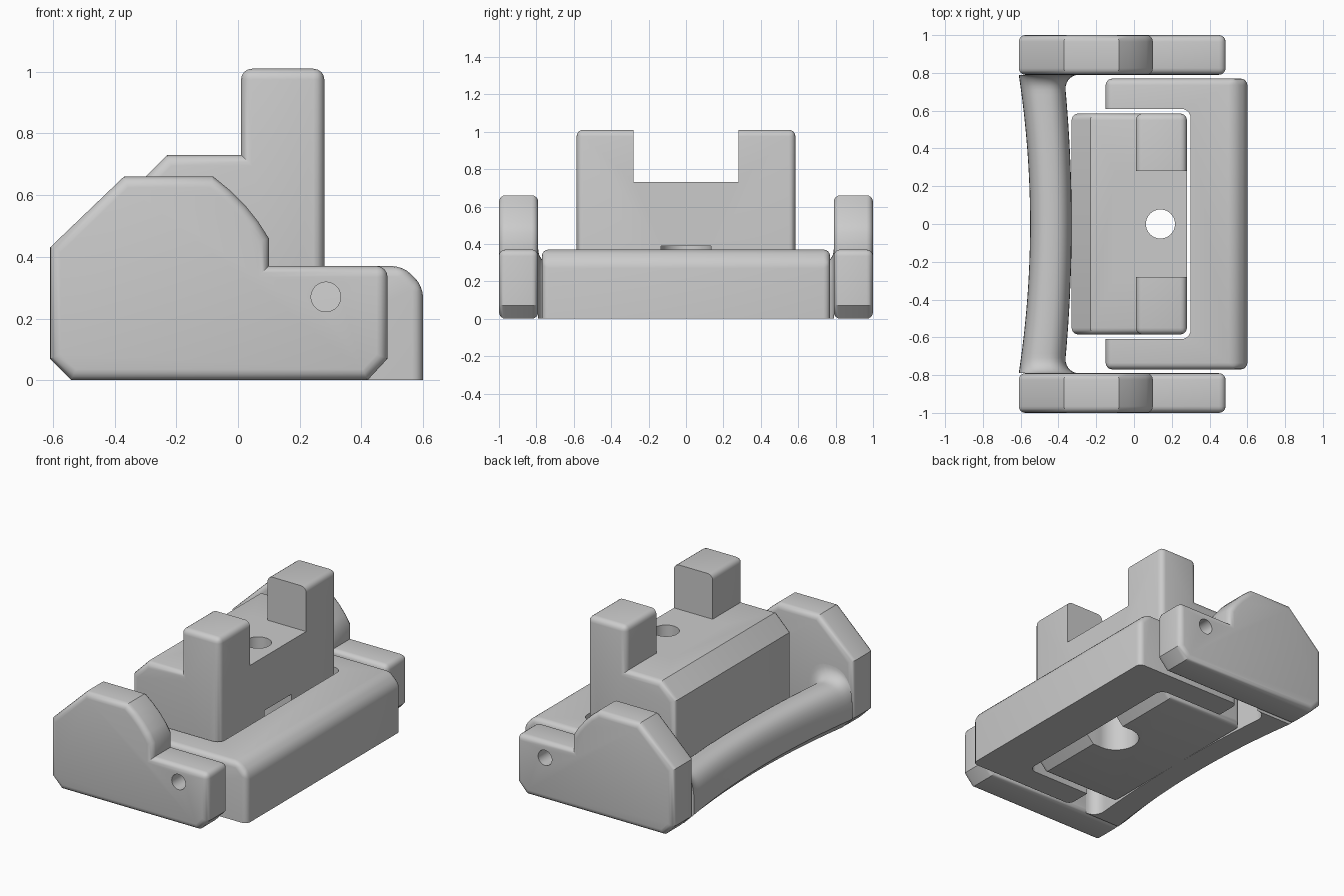
import bpy, bmesh
from math import sin, cos, pi, sqrt, radians
from mathutils import Matrix, Vector

if "Cube" in bpy.data.objects:
    bpy.data.objects.remove(bpy.data.objects["Cube"], do_unlink=True)

grey = bpy.data.materials.new("light grey plastic")
grey.use_nodes = True
grey.diffuse_color = (0.6, 0.6, 0.6, 1)
grey.node_tree.nodes["Principled BSDF"].inputs["Base Color"].default_value = (0.6, 0.6, 0.6, 1)


def make(name, bm):
    bmesh.ops.recalc_face_normals(bm, faces=bm.faces)
    mesh = bpy.data.meshes.new(name)
    bm.to_mesh(mesh)
    bm.free()
    mesh.materials.append(grey)
    ob = bpy.data.objects.new(name, mesh)
    bpy.context.collection.objects.link(ob)
    return ob


def smooth(ob):
    bpy.ops.object.select_all(action='DESELECT')
    bpy.context.view_layer.objects.active = ob
    ob.select_set(True)
    bpy.ops.object.shade_smooth_by_angle(angle=radians(32))


def prism(name, profile, y0, y1, rounded, width):
    """Extrude an xz profile along y, then round the edges picked by rounded(mid, direction)."""
    bm = bmesh.new()
    face = bm.faces.new([bm.verts.new((x, y0, z)) for x, z in profile])
    out = bmesh.ops.extrude_face_region(bm, geom=[face])
    moved = [v for v in out["geom"] if isinstance(v, bmesh.types.BMVert)]
    bmesh.ops.translate(bm, verts=moved, vec=(0, y1 - y0, 0))
    bmesh.ops.recalc_face_normals(bm, faces=bm.faces)
    picked = []
    for e in bm.edges:
        a, b = (v.co for v in e.verts)
        if rounded((a + b) / 2, abs((b - a).normalized().y) > 0.9):
            picked.append(e)
    bmesh.ops.bevel(bm, geom=picked, offset=width, segments=4, profile=0.5,
                    affect='EDGES', clamp_overlap=True)
    return make(name, bm)


def box(lo, hi, corner=0):
    lo, hi = Vector(lo), Vector(hi)
    bm = bmesh.new()
    bmesh.ops.create_cube(bm, size=1, matrix=Matrix.Translation((lo + hi) / 2)
                          @ Matrix.Diagonal((*(hi - lo), 1)))
    if corner:
        upright = [e for e in bm.edges
                   if abs(e.verts[0].co.z - e.verts[1].co.z) > 0.01]
        bmesh.ops.bevel(bm, geom=upright, offset=corner, segments=5, profile=0.5, affect='EDGES')
    return make("cutter", bm)


def rod(centre, radius, length, along_y=False):
    bm = bmesh.new()
    turn = Matrix.Rotation(pi / 2 if along_y else 0, 4, 'X')
    bmesh.ops.create_cone(bm, cap_ends=True, segments=40, radius1=radius, radius2=radius,
                          depth=length, matrix=Matrix.Translation(centre) @ turn)
    return make("cutter", bm)


def carve(ob, cutters):
    for c in cutters:
        c.hide_render = True
        mod = ob.modifiers.new("cut", 'BOOLEAN')
        mod.operation, mod.solver, mod.object = 'DIFFERENCE', 'EXACT', c
        bpy.context.view_layer.update()
        result = bpy.data.meshes.new_from_object(
            ob.evaluated_get(bpy.context.evaluated_depsgraph_get()))
        ob.modifiers.clear()
        ob.data = result
        bpy.data.objects.remove(c, do_unlink=True)


# Side cheeks with pin holes
cheek = [(-0.54, 0), (0.42, 0), (0.485, 0.07), (0.485, 0.37), (0.1, 0.37), (0.1, 0.46),
         (0.065, 0.515), (0.025, 0.565), (-0.025, 0.615), (-0.08, 0.66),
         (-0.37, 0.66), (-0.61, 0.43), (-0.61, 0.07)]
for name, side in (("right_cheek", -1), ("left_cheek", 1)):
    ob = prism(name, cheek, 0.79 * side, side,
               lambda m, along: not along or (m.x > 0.48 and m.z > 0.3), 0.035)
    carve(ob, [rod((0.285, 0.9 * side, 0.27), 0.048, 0.4, True)])
    smooth(ob)

# Bowed handle bar, flared where it meets the cheeks
bm = bmesh.new()
rings = []
stations = 48
for i in range(stations + 1):
    y = 0.79 * sin(pi / 2 * (2 * i / stations - 1))
    bow = 1 - (y / 0.79) ** 2
    k = min(1, max(0, (abs(y) - 0.71) / 0.08))
    flare = 0.08 * (1 - sqrt(1 - k * k))
    xo, xi = -0.61 + 0.06 * bow, -0.37 + 0.04 * bow + flare
    mid, half, top = (xo + xi) / 2, (xi - xo) / 2, 0.29 + flare
    section = [(xi, 0), (xo + 0.07, 0), (xo, 0.07)]
    for j in range(17):
        t = pi * (1 - j / 16)
        c = cos(t)
        section.append((mid + half * (1 if c > 0 else -1) * abs(c) ** 0.8,
                        0.13 + (top - 0.13) * max(0, sin(t)) ** 0.8))
    rings.append([bm.verts.new((x, y, z)) for x, z in section])
for r, s in zip(rings, rings[1:]):
    for j in range(len(r)):
        n = (j + 1) % len(r)
        bm.faces.new((r[j], r[n], s[n], s[j]))
bm.faces.new(rings[0])
bm.faces.new(rings[-1])
smooth(make("handle_bar", bm))

# U-shaped base frame with a chamfered outer edge
frame = prism("base_frame", [(-0.15, 0), (0.6, 0), (0.6, 0.305), (0.535, 0.37), (-0.15, 0.37)],
              -0.77, 0.77,
              lambda m, along: m.z > 0.01 and (not along or m.x < 0 or m.z > 0.3), 0.035)
carve(frame, [box((-0.6, -0.61, -0.2), (0.3, 0.61, 0.6), 0.05)])
smooth(frame)

# Centre block with two towers, a bolt hole and a bolt-head slot underneath
block = prism("centre_block",
              [(-0.33, 0), (0.2, 0), (0.28, 0.08), (0.28, 1.01), (0.01, 1.01),
               (0.01, 0.73), (-0.23, 0.73), (-0.33, 0.63)],
              -0.585, 0.585, lambda m, along: not along or m.z > 0.9, 0.035)
carve(block, [box((-0.1, -0.28, 0.73), (0.5, 0.28, 1.3)),
              rod((0.14, 0, 0.4), 0.077, 1.4),
              rod((0.14, 0, 0.09), 0.136, 0.6),
              box((0.14, -0.135, -0.2), (0.5, 0.135, 0.39))])
smooth(block)
